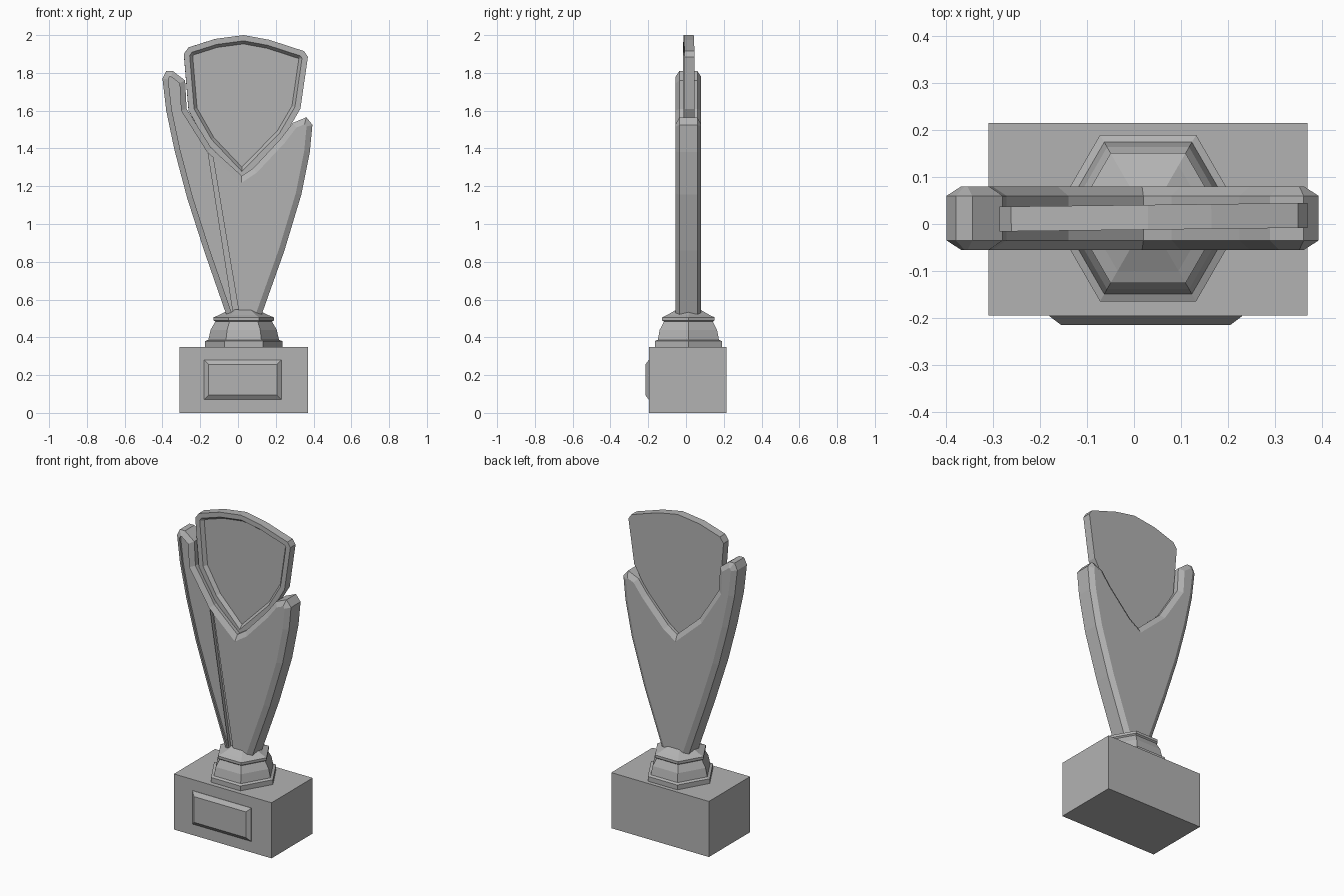
import bpy, bmesh, math
from mathutils import Vector, Matrix

cube = bpy.data.objects.get("Cube")
if cube:
    bpy.data.objects.remove(cube)

grey = bpy.data.materials.new("plain_grey")
grey.use_nodes = True
colour = (0.45, 0.45, 0.45, 1)
grey.diffuse_color = colour
grey.node_tree.nodes["Principled BSDF"].inputs["Base Color"].default_value = colour


def finish(bm, name):
    bmesh.ops.recalc_face_normals(bm, faces=bm.faces)
    mesh = bpy.data.meshes.new(name)
    bm.to_mesh(mesh)
    bm.free()
    mesh.materials.append(grey)
    obj = bpy.data.objects.new(name, mesh)
    bpy.context.collection.objects.link(obj)
    return obj


def prism(outline, y0, y1):
    """Extrude an x/z outline along y; return mesh, front face, back face."""
    bm = bmesh.new()
    front = [bm.verts.new((x, y0, z)) for x, z in outline]
    back = [bm.verts.new((x, y1, z)) for x, z in outline]
    f = bm.faces.new(front)
    b = bm.faces.new(back[::-1])
    for i in range(len(outline)):
        j = (i + 1) % len(outline)
        bm.faces.new((front[i], back[i], back[j], front[j]))
    bmesh.ops.recalc_face_normals(bm, faces=bm.faces)
    return bm, f, b


def inset(bm, face, width, shift=0):
    """Inset a face and slide it along y."""
    bmesh.ops.inset_region(bm, faces=[face], thickness=width,
                           use_even_offset=True, use_boundary=True)
    bmesh.ops.translate(bm, verts=face.verts[:], vec=(0, shift, 0))


def rect(x0, x1, z0, z1):
    return [(x0, z0), (x1, z0), (x1, z1), (x0, z1)]


# Base block
bm, _, _ = prism(rect(-0.31, 0.37, 0, 0.35), -0.195, 0.215)
finish(bm, "base_block")

# Bevelled plaque on the front of the base
bm, f, _ = prism(rect(-0.18, 0.23, 0.07, 0.28), -0.197, -0.19)
inset(bm, f, 0.024, -0.018)
finish(bm, "plaque")

# Six-sided stepped pedestal
profile = [(0.205, 0.35), (0.205, 0.38), (0.187, 0.387), (0.175, 0.44),
           (0.15, 0.483), (0.16, 0.49), (0.16, 0.506), (0.13, 0.518), (0.07, 0.548)]
bm = bmesh.new()
rings = [[bm.verts.new((0.03 + r * math.cos(k * math.pi / 3),
                        0.0125 + r * math.sin(k * math.pi / 3), z))
          for k in range(6)] for r, z in profile]
for low, high in zip(rings, rings[1:]):
    for k in range(6):
        n = (k + 1) % 6
        bm.faces.new((low[k], low[n], high[n], high[k]))
bm.faces.new(rings[0][::-1])
bm.faces.new(rings[-1])
finish(bm, "pedestal")

# Two-horned cup body with chamfered front and back
body = [(-0.055, 0.5), (0.118, 0.5), (0.246, 0.86), (0.335, 1.155), (0.38, 1.38),
        (0.394, 1.525), (0.362, 1.565), (0.29, 1.535), (0.225, 1.45), (0.08, 1.295),
        (0.02, 1.255), (-0.14, 1.40), (-0.272, 1.61), (-0.28, 1.76), (-0.345, 1.81),
        (-0.38, 1.81), (-0.4, 1.77), (-0.38, 1.6), (-0.336, 1.39), (-0.27, 1.14),
        (-0.18, 0.86)]
bm, f, b = prism(body, -0.035, 0.06)
inset(bm, f, 0.03, -0.02)
inset(bm, b, 0.03, 0.02)

# Cut the front into a side panel, a narrow groove and the main panel
lines = [((-0.16, 1.39), (-0.025, 0.53)), ((-0.133, 1.355), (0.005, 0.53))]
normals = []
for (xa, za), (xb, zb) in lines:
    n = Vector((za - zb, 0, xb - xa)).normalized()
    normals.append((Vector((xa, 0, za)), n))
    fronts = [p for p in bm.faces if all(v.co.y < -0.054 for v in p.verts)]
    geom = set(fronts)
    for p in fronts:
        geom.update(p.verts)
        geom.update(p.edges)
    bmesh.ops.bisect_plane(bm, geom=list(geom), plane_co=(xa, 0, za), plane_no=n)
for p in [p for p in bm.faces if all(v.co.y < -0.054 for v in p.verts)]:
    c = p.calc_center_median()
    side = [(c - co).dot(n) > 0 for co, n in normals]
    if not side[1]:
        depth = 0.022 if side[0] else 0.012
        new = bmesh.ops.extrude_discrete_faces(bm, faces=[p])["faces"][0]
        bmesh.ops.translate(bm, verts=new.verts[:], vec=(0, depth, 0))
finish(bm, "cup_body")

# Shield with a raised rim and sunken face, turned very slightly
shield = [(0.02, 1.235), (0.245, 1.465), (0.33, 1.61), (0.37, 1.885), (0.35, 1.915),
          (0.165, 1.975), (0.03, 2.0), (-0.12, 1.98), (-0.262, 1.935), (-0.287, 1.9),
          (-0.262, 1.6), (-0.165, 1.43)]
bm, f, _ = prism(shield, -0.012, 0.041)
inset(bm, f, 0.03)
inset(bm, f, 0.016, 0.022)
bmesh.ops.rotate(bm, verts=bm.verts[:], cent=(0.04, 0.0145, 0),
                 matrix=Matrix.Rotation(0.012, 3, "Z"))
finish(bm, "shield")
